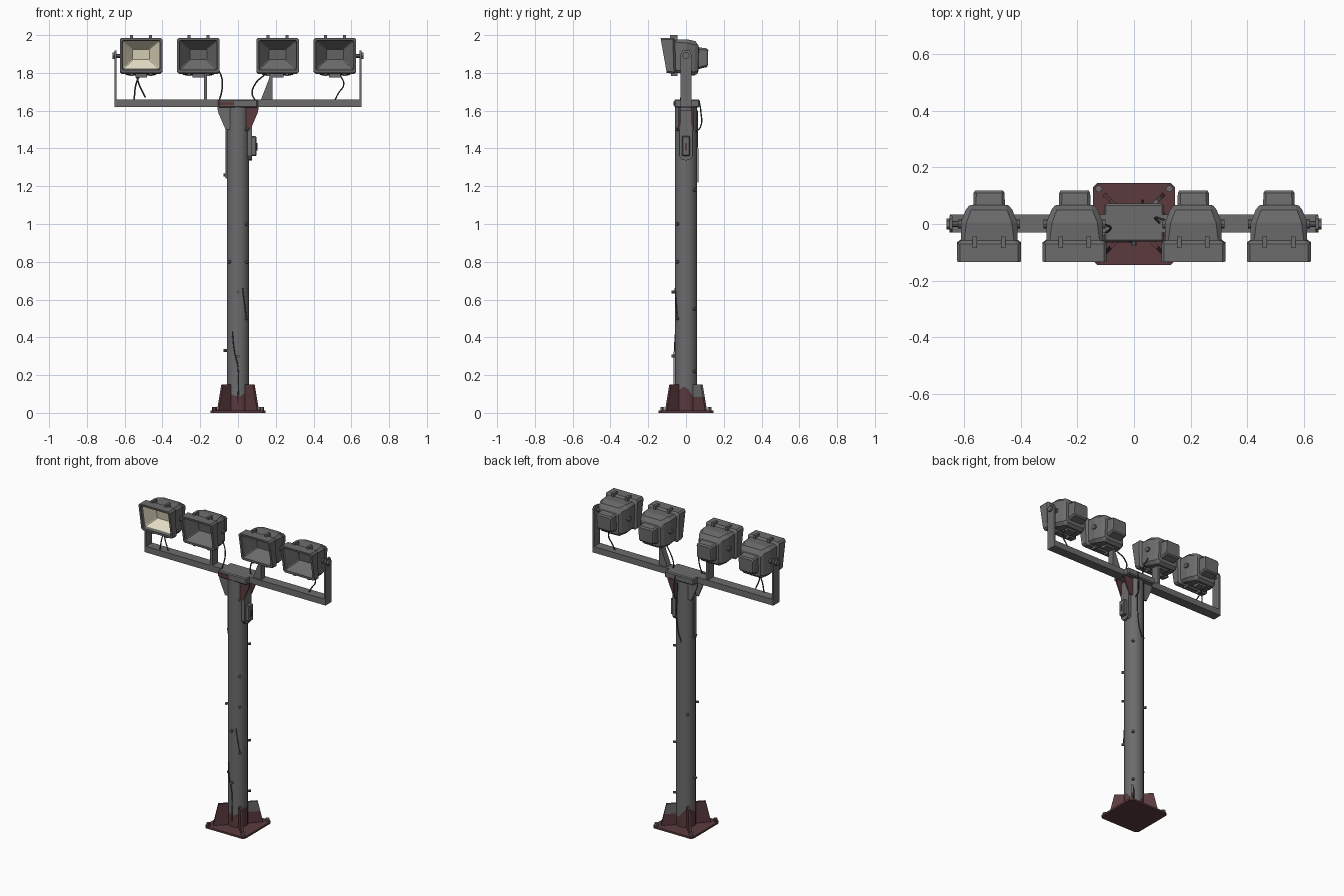
import bpy, bmesh, math
from mathutils import Matrix, Vector

if "Cube" in bpy.data.objects:
    bpy.data.objects.remove(bpy.data.objects["Cube"])


def material(name, rgb):
    m = bpy.data.materials.new(name)
    m.diffuse_color = (*rgb, 1)
    m.use_nodes = True
    m.node_tree.nodes["Principled BSDF"].inputs["Base Color"].default_value = m.diffuse_color
    return m


GREY = material("steel grey", (0.15, 0.15, 0.152))
RED = material("primer red", (0.105, 0.043, 0.048))
CREAM = material("lit cream", (0.78, 0.72, 0.55))
DARK = material("cable dark", (0.06, 0.06, 0.062))


def mesh(name, verts, faces, *mats):
    me = bpy.data.meshes.new(name)
    me.from_pydata(verts, [], faces)
    bm = bmesh.new()
    bm.from_mesh(me)
    bmesh.ops.recalc_face_normals(bm, faces=bm.faces)
    bm.to_mesh(me)
    bm.free()
    for m in mats:
        me.materials.append(m)
    ob = bpy.data.objects.new(name, me)
    bpy.context.collection.objects.link(ob)
    return ob


def prism(name, outline, origin, u, v, thick, mat):
    """Extrude a 2D outline laid out along u and v, centred on its plane."""
    o, u, v = Vector(origin), Vector(u), Vector(v)
    w = u.cross(v).normalized() * thick / 2
    n = len(outline)
    vs = [o + u * a + v * b + s * w for s in (-1, 1) for a, b in outline]
    fs = [list(range(n)), list(range(n, 2 * n))]
    fs += [[i, (i + 1) % n, (i + 1) % n + n, i + n] for i in range(n)]
    return mesh(name, vs, fs, mat)


def box(name, x, y, z, mat, bevel=0):
    ob = prism(name, [(x[0], y[0]), (x[1], y[0]), (x[1], y[1]), (x[0], y[1])],
               (0, 0, (z[0] + z[1]) / 2), (1, 0, 0), (0, 1, 0), z[1] - z[0], mat)
    if bevel:
        mod = ob.modifiers.new("bevel", 'BEVEL')
        mod.width, mod.segments = bevel, 1
    return ob


def rod(name, a, b, r, mat, sides=8):
    a, b = Vector(a), Vector(b)
    d = b - a
    q = d.to_track_quat('Z', 'Y')
    ring = [(r * math.cos(2 * math.pi * i / sides), r * math.sin(2 * math.pi * i / sides)) for i in range(sides)]
    return prism(name, ring, (a + b) / 2, q @ Vector((1, 0, 0)), q @ Vector((0, 1, 0)), d.length, mat)


def cable(name, pts, r=0.004):
    cu = bpy.data.curves.new(name, 'CURVE')
    cu.dimensions = '3D'
    cu.bevel_depth, cu.bevel_resolution, cu.resolution_u = r, 1, 5
    sp = cu.splines.new('BEZIER')
    sp.bezier_points.add(len(pts) - 1)
    for p, c in zip(sp.bezier_points, pts):
        p.co = c
        p.handle_left_type = p.handle_right_type = 'AUTO'
    cu.materials.append(DARK)
    ob = bpy.data.objects.new(name, cu)
    bpy.context.collection.objects.link(ob)


# base plate with clipped corners and corner bolts
P, C = 0.145, 0.13
prism("base_plate", [(-C, -P), (C, -P), (P, -C), (P, C), (C, P), (-C, P), (-P, C), (-P, -C)],
      (0, 0, 0.006), (1, 0, 0), (0, 1, 0), 0.012, RED)
for sx in (-1, 1):
    for sy in (-1, 1):
        rod("base_bolt", (sx * .125, sy * .125, .01), (sx * .125, sy * .125, .03), .013,
            GREY if sx * sy < 0 or sx > 0 else RED, 6)
        # diagonal gussets; one has lost its paint on the upper half
        u = (sx * .7071, sy * .7071, 0)
        prism("base_gusset", [(.04, .01), (.15, .01), (.147, .025), (.133, .085), (.04, .085)],
              (0, 0, 0), u, (0, 0, 1), .014, RED)
        prism("base_gusset_top", [(.04, .085), (.133, .085), (.118, .15), (.04, .15)],
              (0, 0, 0), u, (0, 0, 1), .014, GREY if sx > 0 and sy > 0 else RED)

# pole: painted red below an uneven line
N, R = 16, 0.06
vs = []
for k in range(3):
    for i in range(N):
        a = 2 * math.pi * (i + .5) / N
        z = (0.01, 0.105 + .025 * math.sin(a * 2 + 2.4) + .015 * math.cos(a * 3), 1.63)[k]
        vs.append((R * math.cos(a), R * math.sin(a), z))
fs = [[k * N + i, k * N + (i + 1) % N, (k + 1) * N + (i + 1) % N, (k + 1) * N + i]
      for k in range(2) for i in range(N)] + [list(range(2 * N, 3 * N))]
pole = mesh("pole", vs, fs, GREY, RED)
for p in pole.data.polygons:
    p.material_index = 1 if p.center.z < 0.12 else 0
    p.use_smooth = p.center.z < 1.6

# step studs on the pole: (direction in degrees, heights)
for deg, heights in ((45, (1.18, .55, .22)), (-45, (1.5, 1.0, .8, .5)), (-90, (.64, .3)),
                     (180, (1.26, .33)), (-135, (.8,)), (135, (.75,))):
    c, s = math.cos(math.radians(deg)), math.sin(math.radians(deg))
    for z in heights:
        rod("pole_stud", (.05 * c, .05 * s, z), (.076 * c, .076 * s, z), .008, GREY)

# cables and conduit along the pole
cable("pole_cable_front", [(-.03, -.056, .43), (-.02, -.062, .33), (0, -.064, .24), (0, -.064, .05)], .003)
cable("pole_cable_right", [(.025, -.058, .66), (.045, -.046, .5)], .003)
cable("pole_cable_back", [(.02, .06, 1.6), (.015, .063, 1.3), (-.01, .063, 1.22)], .003)
box("pole_conduit", (-.067, -.05), (-.012, .012), (1.24, 1.52), GREY)

# head cap, side gussets and paint remnant
box("head_cap", (-.105, .105), (-.062, .072), (1.617, 1.66), GREY, .006)
box("cap_paint", (-.1, -.02), (-.065, -.06), (1.627, 1.648), RED)
for sx in (-1, 1):
    for y in (-.035, .035):
        prism("head_gusset", [(.04, 1.62), (.11, 1.62), (.105, 1.59), (.066, 1.50), (.04, 1.50)],
              (0, y, 0), (sx, 0, 0), (0, 0, 1), .01, RED if sx > 0 else GREY)
cable("cap_cable", [(.03, .07, 1.65), (.03, .078, 1.6), (.03, .075, 1.51), (.03, .05, 1.49)])

# switch box hanging on the right side
prism("switch_plate", [(-.035, 1.6), (-.035, 1.36), (-.022, 1.342), (0, 1.336), (.022, 1.342), (.035, 1.36), (.035, 1.6)],
      (.062, 0, 0), (0, 1, 0), (0, 0, 1), .022, GREY)
box("switch_box", (.07, .098), (-.022, .022), (1.36, 1.465), GREY, .005)
box("switch_lever", (.095, .102), (-.006, .006), (1.39, 1.43), RED)

# crossbar with end uprights and pivots
box("crossbar", (-.652, .652), (-.03, .033), (1.62, 1.66), GREY)
for sx in (-1, 1):
    prism("end_upright", [(-.03, 1.62), (.03, 1.62), (.03, 1.895), (.018, 1.918), (-.018, 1.918), (-.03, 1.895)],
          (sx * .648, 0, 0), (0, 1, 0), (0, 0, 1), .01, GREY)
    rod("end_pivot", (sx * .6, 0, 1.89), (sx * .658, 0, 1.89), .01, GREY)
    rod("end_pivot_knob", (sx * .652, 0, 1.89), (sx * .664, 0, 1.89), .02, GREY, 6)
box("inner_post_left", (-.18, -.165), (-.03, .03), (1.655, 1.82), GREY)
prism("inner_post_right", [(.12, 1.655), (.182, 1.655), (.182, 1.82), (.17, 1.82), (.165, 1.77)],
      (0, 0, 0), (1, 0, 0), (0, 0, 1), .04, GREY)


def lamp(name, x, lens):
    # rings from reflector centre, over the rim, to the back box:
    # half width, corner cut, top (y, z), bottom (y, z)
    rings = [(.045, .003, -.045, 1.925, -.035, 1.87), (.097, .004, -.112, 1.968, -.085, 1.822),
             (.1, .005, -.132, 1.972, -.104, 1.815), (.113, .01, -.135, 1.986, -.102, 1.8),
             (.113, .01, -.07, 1.986, -.064, 1.795), (.1, .012, -.058, 1.975, -.055, 1.803),
             (.1, .02, .005, 1.978, 0, 1.79), (.083, .02, .05, 1.968, .045, 1.785),
             (.07, .012, .066, 1.945, .064, 1.8), (.056, .01, .068, 1.935, .066, 1.82),
             (.055, .01, .11, 1.93, .108, 1.83), (.05, .008, .118, 1.922, .115, 1.838)]
    verts = []
    for hw, c, yt, zt, yb, zb in rings:
        for px, pz in ((hw - c, zt), (hw, zt - c), (hw, zb + c), (hw - c, zb),
                       (c - hw, zb), (-hw, zb + c), (-hw, zt - c), (c - hw, zt)):
            verts.append((x + px, yb + (yt - yb) * (pz - zb) / (zt - zb), pz))
    n = len(rings)
    faces = [list(range(8))] + [[k * 8 + i, k * 8 + (i + 1) % 8, k * 8 + 8 + (i + 1) % 8, k * 8 + 8 + i]
                                for k in range(n - 1) for i in range(8)] + [list(range(n * 8 - 8, n * 8))]
    ob = mesh(name + "_housing", verts, faces, GREY, lens)
    for p in ob.data.polygons:
        p.material_index = 1 if p.index < 9 else 0
    # clips on top and bottom of the rim, and side hinge lugs
    for s in (-.05, .05):
        box(name + "_top_clip", (x + s - .008, x + s + .008), (-.085, -.045), (1.97, 2.0), GREY)
        box(name + "_bottom_clip", (x + s - .008, x + s + .008), (-.08, -.045), (1.783, 1.81), GREY)
    for s in (-1, 1):
        rod(name + "_lug", (x + s * .09, 0, 1.89), (x + s * .11, 0, 1.89), .016, GREY)
    # bottom mounting foot
    box(name + "_foot", (x - .03, x + .03), (-.02, .03), (1.775, 1.8), GREY)


for i, x in enumerate((-.513, -.21, .21, .513)):
    lamp("lamp_%d" % (i + 1), x, CREAM if i == 0 else GREY)

# loose lamp cables
cable("lamp_cable_1a", [(-.52, 0, 1.79), (-.54, -.01, 1.74), (-.55, -.02, 1.66)])
cable("lamp_cable_1b", [(-.54, 0, 1.79), (-.52, -.01, 1.73), (-.49, -.02, 1.67)])
cable("lamp_cable_2", [(-.11, 0, 1.83), (-.085, -.01, 1.77), (-.085, -.02, 1.71), (-.1, -.03, 1.65)])
cable("lamp_cable_3", [(.14, 0, 1.79), (.09, .02, 1.74), (.075, .02, 1.69), (.095, 0, 1.65)])
cable("lamp_cable_4", [(.54, 0, 1.79), (.56, 0, 1.74), (.53, 0, 1.69), (.51, 0, 1.65)])
